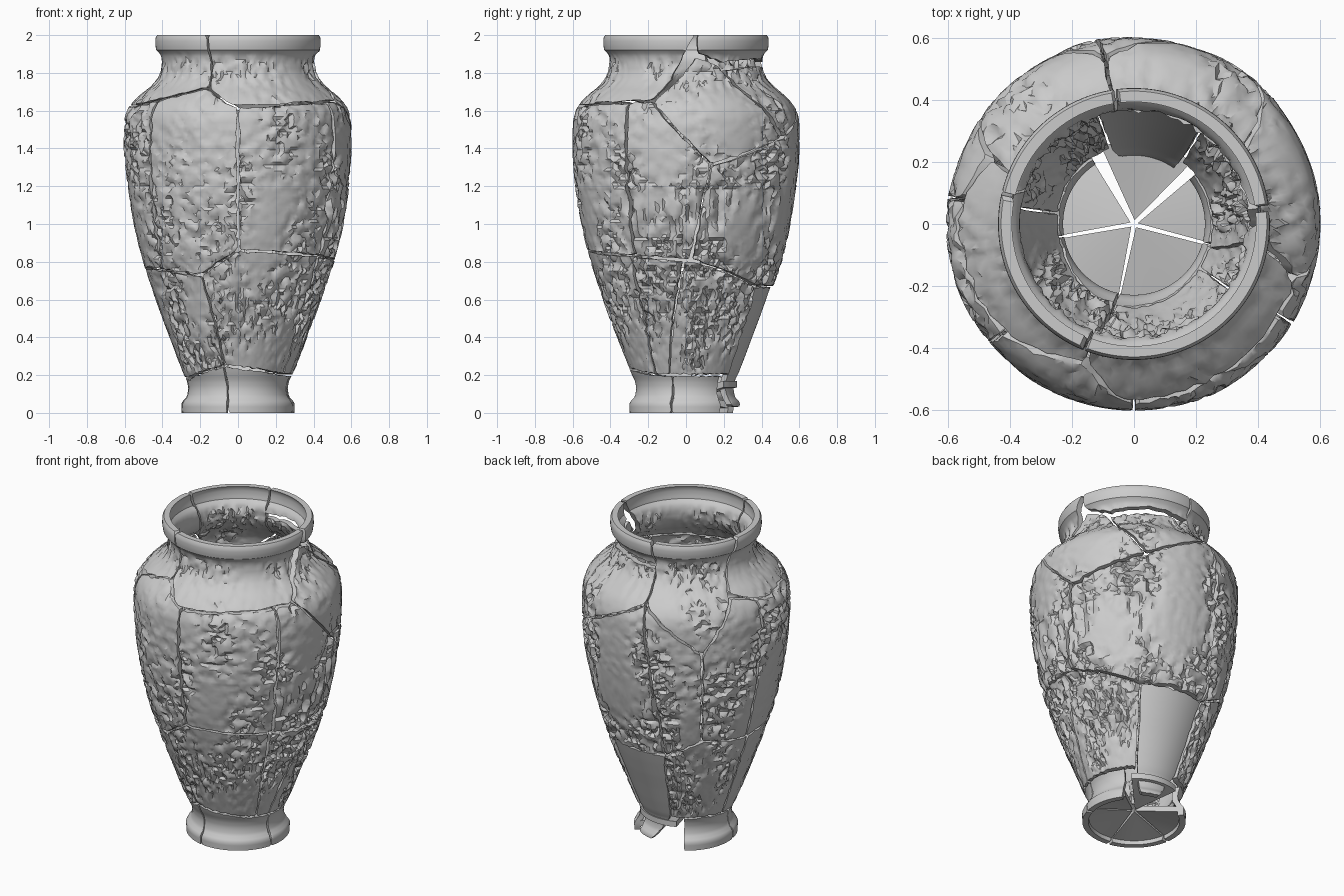
import bpy, math, random
from mathutils import Vector, noise
from mathutils.geometry import delaunay_2d_cdt

if "Cube" in bpy.data.objects:
    bpy.data.objects.remove(bpy.data.objects["Cube"])

random.seed(4)
STEP, WALL, UR = 0.016, 0.035, 0.5   # grid step, wall thickness, unrolling radius

# outer profile (z, radius)
PROFILE = [(0, .298), (.055, .3), (.07, .285), (.085, .27), (.13, .263), (.17, .27), (.21, .29), (.3, .325),
           (.4, .362), (.5, .4), (.6, .436), (.7, .47), (.8, .503), (.9, .53), (1.0, .552), (1.1, .569),
           (1.2, .583), (1.3, .593), (1.4, .599), (1.5, .6), (1.56, .596), (1.61, .58), (1.65, .552),
           (1.69, .51), (1.73, .46), (1.77, .425), (1.81, .408), (1.86, .402), (1.9, .41), (1.915, .432),
           (1.95, .438), (1.985, .437), (2.0, .428)]

# horizontal cracks as (angle from front, height); angles grow towards the right side
TOP = [(-30, 2), (330, 2)]
SHOULDER = [(-59, 1.64), (-19, 1.72), (-2, 1.62), (68, 1.65), (71, 1.65), (103, 1.31), (147, 1.45),
            (190, 1.66), (224, 1.38), (245, 1.69), (270, 1.62), (301, 1.64)]
WAIST = [(-75, .77), (-24, .73), (0, .86), (60, .83), (93, .81), (145, .67), (200, .67), (225, .78),
         (260, .75), (285, .77)]
FOOT = [(-70, .18), (-13, .25), (60, .2), (110, .2), (143, .2), (147, .03), (172, .03), (197, .2),
        (240, .2), (290, .18)]
BASE = [(-30, 0), (330, 0)]

# upright cracks per band as (upper angle, lower angle)
NECK_SEAMS = [(-22, -19), (97, 71), (188, 190), (258, 245), (338, 341)]
BELLY_SEAMS = [(-50, -54), (0, 0), (58, 58), (103, 93), (190, 200), (224, 225), (262, 260), (310, 306)]
LOWER_SEAMS = [(-24, -13), (56, 56), (89, 72), (145, 143), (199, 197), (262, 262), (336, 347)]
FOOT_SEAMS = [(-14, -10), (75, 75), (130, 128), (212, 212), (280, 280), (346, 350)]


def lerp_table(table, x):
    for (x0, y0), (x1, y1) in zip(table, table[1:]):
        if x0 <= x <= x1:
            return y0 + (y1 - y0) * (x - x0) / (x1 - x0)
    return table[0][1] if x < table[0][0] else table[-1][1]


def ring_piece(ring, a0, a1):
    full = sorted(set((a + k * 360, z) for a, z in ring for k in (-1, 0, 1)))
    mid = [p for p in full if a0 + .5 < p[0] < a1 - .5]
    return [(a0, lerp_table(full, a0))] + mid + [(a1, lerp_table(full, a1))]


def crack_outline(poly):
    """Pull a shard outline inwards by a ragged gap."""
    pts = [Vector((math.radians(a) * UR, z)) for a, z in poly]
    out = []
    for p, q in zip(pts, pts[1:] + pts[:1]):
        d = q - p
        if d.length < 1e-4:
            continue
        free = p.y == q.y and p.y in (0, 2)
        inward = Vector((-d.y, d.x)).normalized()
        n = max(1, round(d.length / .03))
        for i in range(n):
            gap = 0 if free else random.uniform(.002, .011)
            out.append(p.lerp(q, (i + .5) / n) + inward * gap)
    return out


def relief(a, z, rough):
    """Worn, pitted surface: shallow on the collar and foot, upright flutes on the belly."""
    edge = min(1, max(0, (z - .2) / .08)) * min(1, max(0, (1.9 - z) / .05))
    p = Vector((math.sin(a), -math.cos(a), z))
    tall = .35 if .92 < z < 1.2 and .9 < a < 3.4 else 1
    q = Vector((p.x * 13, p.y * 13, z * 22 * tall))
    n = noise.noise(q) + .5 * noise.noise(q * 2.1)
    patch = min(1, max(.12, .65 + 1.6 * noise.noise(p * 2.3 + Vector((3, 1, 7)))))
    pit = max(-.45, min(.2, n)) - .05
    return edge * rough * patch * pit


def make_object(name, verts, faces):
    me = bpy.data.meshes.new(name)
    me.from_pydata(verts, [], faces)
    me.validate()
    ob = bpy.data.objects.new(name, me)
    bpy.context.collection.objects.link(ob)
    bpy.ops.object.select_all(action='DESELECT')
    ob.select_set(True)
    bpy.context.view_layer.objects.active = ob
    bpy.ops.object.shade_smooth_by_angle(angle=math.radians(32))


def thick(name, outer, inner, faces):
    """Close an outer and an inner skin into one solid."""
    n = len(outer)
    edges = {(f[i], f[(i + 1) % len(f)]) for f in faces for i in range(len(f))}
    solid = list(faces) + [tuple(i + n for i in reversed(f)) for f in faces]
    solid += [(b, a, a + n, b + n) for a, b in edges if (b, a) not in edges]
    make_object(name, outer + inner, solid)


def shard(name, poly, rough, sink=0.0):
    line = crack_outline(poly)
    us, vs = [p.x for p in line], [p.y for p in line]
    pts = list(line)
    for i in range(math.ceil(min(us) / STEP), math.floor(max(us) / STEP) + 1):
        for j in range(math.ceil(min(vs) / STEP), math.floor(max(vs) / STEP) + 1):
            k = .2 * STEP
            pts.append(Vector((i * STEP + random.uniform(-k, k), j * STEP)))
    res = delaunay_2d_cdt(pts, [], [list(range(len(line)))], 1, 1e-5)
    used = sorted({i for f in res[2] for i in f})
    index = {v: i for i, v in enumerate(used)}
    faces = [tuple(index[i] for i in f) for f in res[2]]
    outer, inner = [], []
    for i in used:
        u, z = res[0][i]
        a = u / UR
        r = lerp_table(PROFILE, z) + relief(a, z, rough) - sink
        for skin, rr in ((outer, r), (inner, r - WALL)):
            skin.append((rr * math.sin(a), -rr * math.cos(a), z))
    thick(name, outer, inner, faces)


def band(name, upper, lower, seams, rough, skip=(), smooth=()):
    for i, (s, t) in enumerate(zip(seams, seams[1:])):
        if i in skip:
            continue
        poly = ring_piece(lower, s[1], t[1]) + ring_piece(upper, s[0], t[0])[::-1]
        plain = i in smooth
        shard(f"{name}_{i + 1}", poly, 0 if plain else rough[i % len(rough)], .012 if plain else 0)


# wall shards, from the rim down
band("neck_shard", TOP, SHOULDER, NECK_SEAMS, [.025, .03, .035, .03], skip=(1,))
band("belly_shard", SHOULDER, WAIST, BELLY_SEAMS, [.03, .04, .055, .05, .05, .045, .045])
band("lower_shard", WAIST, FOOT, LOWER_SEAMS, [.035, .05, .055, 0, .045, .04], smooth=(3,))
band("foot_shard", FOOT, BASE, FOOT_SEAMS, [0], skip=(2,))

# rear neck, broken into a rim piece and two shoulder pieces
shard("rear_rim_shard", [(98, 1.9), (118, 1.85), (155, 1.87), (190, 1.85), (188, 2), (97, 2)], .02)
shard("right_shoulder_shard", [(71, 1.65), (103, 1.31), (147, 1.45), (118, 1.83), (98, 1.89)], .03)
shard("rear_shoulder_shard", [(147, 1.45), (190, 1.66), (190, 1.83), (155, 1.84), (119, 1.82)], .04)

# floor wedges meeting at the centre: (start angle, end angle, outer radius, outer height)
WEDGES = [(-11, 74, .262, .06), (76, 129, .262, .06), (137, 203, .27, .17),
          (213, 279, .262, .06), (281, 348, .262, .06)]
for i, (a0, a1, r, z) in enumerate(WEDGES):
    mid = math.radians((a0 + a1) / 2)
    top = [(.012 * math.sin(mid), -.012 * math.cos(mid), .11)]
    for k in range(9):
        a = math.radians(a0 + (a1 - a0) * k / 8)
        top.append((r * math.sin(a), -r * math.cos(a), z))
    under = [(x, y, h - .035) for x, y, h in top]
    thick(f"floor_wedge_{i + 1}", top, under, [(0, k, k + 1) for k in range(1, 9)])
